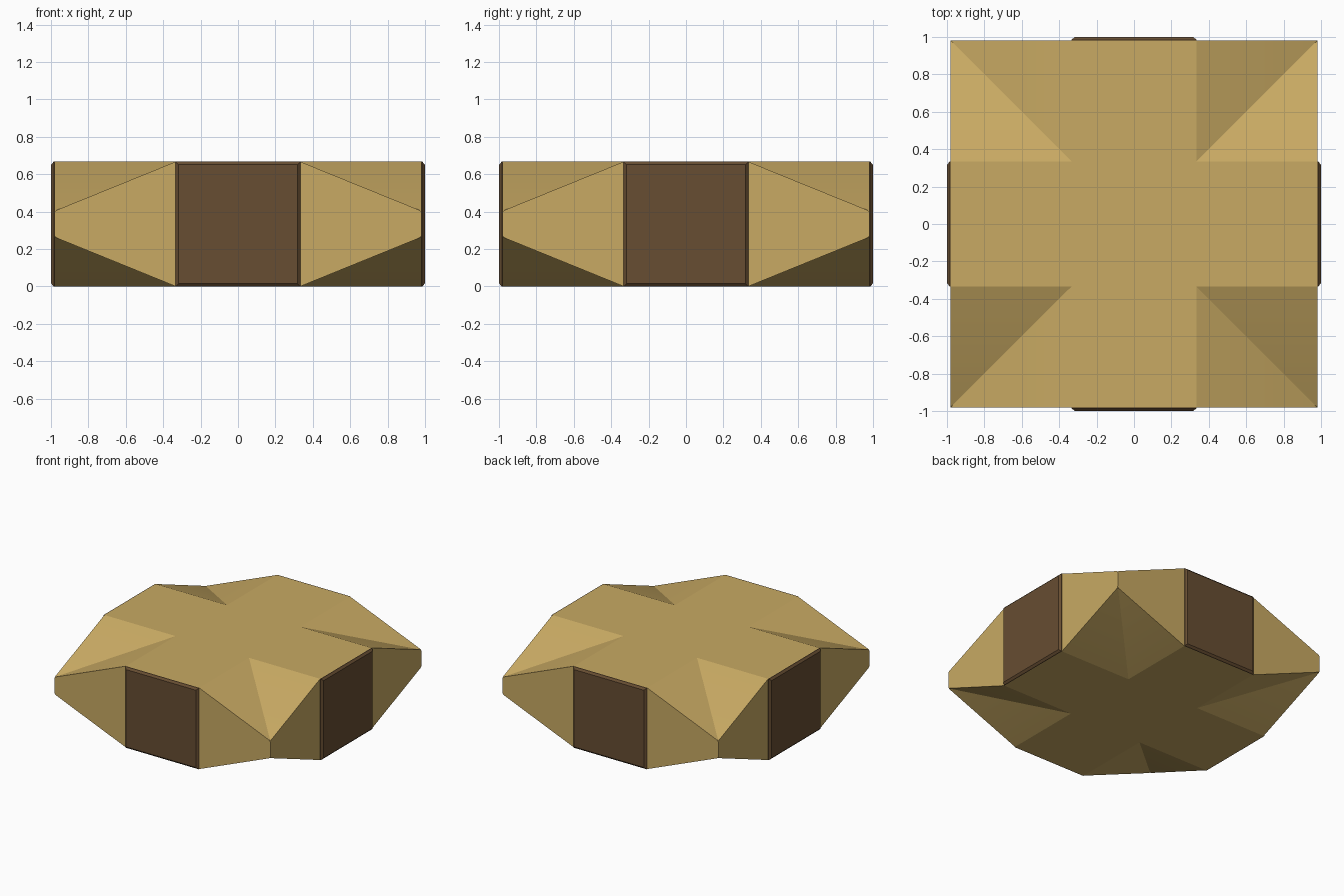
import bpy, bmesh
from math import sin, cos, pi, radians
from mathutils import Matrix, Vector

if "Cube" in bpy.data.objects:
    bpy.data.objects.remove(bpy.data.objects["Cube"])

MID = 1 / 3      # half height of the block
ARM = 1 / 3      # half width of each arm
END = 0.98       # half width of the body
R = 0.02         # rounding at the corner tips


def material(name, color):
    m = bpy.data.materials.new(name)
    m.diffuse_color = color
    m.use_nodes = True
    m.node_tree.nodes["Principled BSDF"].inputs["Base Color"].default_value = m.diffuse_color
    return m


def make_object(name, bm, mat):
    mesh = bpy.data.meshes.new(name)
    bm.to_mesh(mesh)
    bm.free()
    ob = bpy.data.objects.new(name, mesh)
    bpy.context.collection.objects.link(ob)
    mesh.materials.append(mat)
    return ob


tan = material("tan", (0.58, 0.40, 0.125, 1))
brown = material("dark_brown", (0.135, 0.075, 0.032, 1))

# Half-thickness profile: flat arm, slope, then a small round at the tip
profile = [(0, MID), (ARM, MID)]
for i in range(6):
    a = radians(68) * (1 - i / 5)
    profile.append((END - R + R * cos(a), 0.057 + R * sin(a)))

# Body: one eighth wedge, repeated around the centre
bm = bmesh.new()


def add_face(points, xf):
    clean = []
    for p in points:
        if all((Vector(p) - q).length > 1e-6 for q in clean):
            clean.append(Vector(p))
    if len(clean) > 2:
        bm.faces.new([bm.verts.new(xf @ p) for p in clean])


flip = Matrix.Diagonal((1, -1, 1, 1))
for turn in range(4):
    for side in (Matrix.Identity(4), flip):
        xf = Matrix.Translation((0, 0, MID)) @ Matrix.Rotation(turn * pi / 2, 4, 'Z') @ side
        for (y0, h0), (y1, h1) in zip(profile, profile[1:]):
            for s in (1, -1):
                add_face([(y0, y0, s * h0), (END, y0, s * h0),
                          (END, y1, s * h1), (y1, y1, s * h1)], xf)
            add_face([(END, y0, -h0), (END, y1, -h1), (END, y1, h1), (END, y0, h0)], xf)
bmesh.ops.remove_doubles(bm, verts=bm.verts[:], dist=1e-5)
bmesh.ops.dissolve_limit(bm, angle_limit=radians(1), verts=bm.verts[:], edges=bm.edges[:])
bmesh.ops.recalc_face_normals(bm, faces=bm.faces[:])
body = make_object("cross_block_body", bm, tan)
bpy.context.view_layer.objects.active = body
body.select_set(True)
bpy.ops.object.shade_smooth_by_angle(angle=radians(20))
body.select_set(False)

# Chamfered dark plates on the four arm ends
for turn, label in enumerate(("right", "back", "left", "front")):
    bm = bmesh.new()
    rings = []
    for x, h in ((END, ARM), (0.985, ARM), (1.0, ARM - 0.016)):
        rings.append([bm.verts.new((x, sy * h, sz * h))
                      for sy, sz in ((-1, -1), (1, -1), (1, 1), (-1, 1))])
    bm.faces.new(rings[0])
    bm.faces.new(rings[-1])
    for a, b in zip(rings, rings[1:]):
        for i in range(4):
            j = (i + 1) % 4
            bm.faces.new((a[i], a[j], b[j], b[i]))
    bmesh.ops.recalc_face_normals(bm, faces=bm.faces[:])
    bm.transform(Matrix.Translation((0, 0, MID)) @ Matrix.Rotation(turn * pi / 2, 4, 'Z'))
    make_object(label + "_end_plate", bm, brown)
